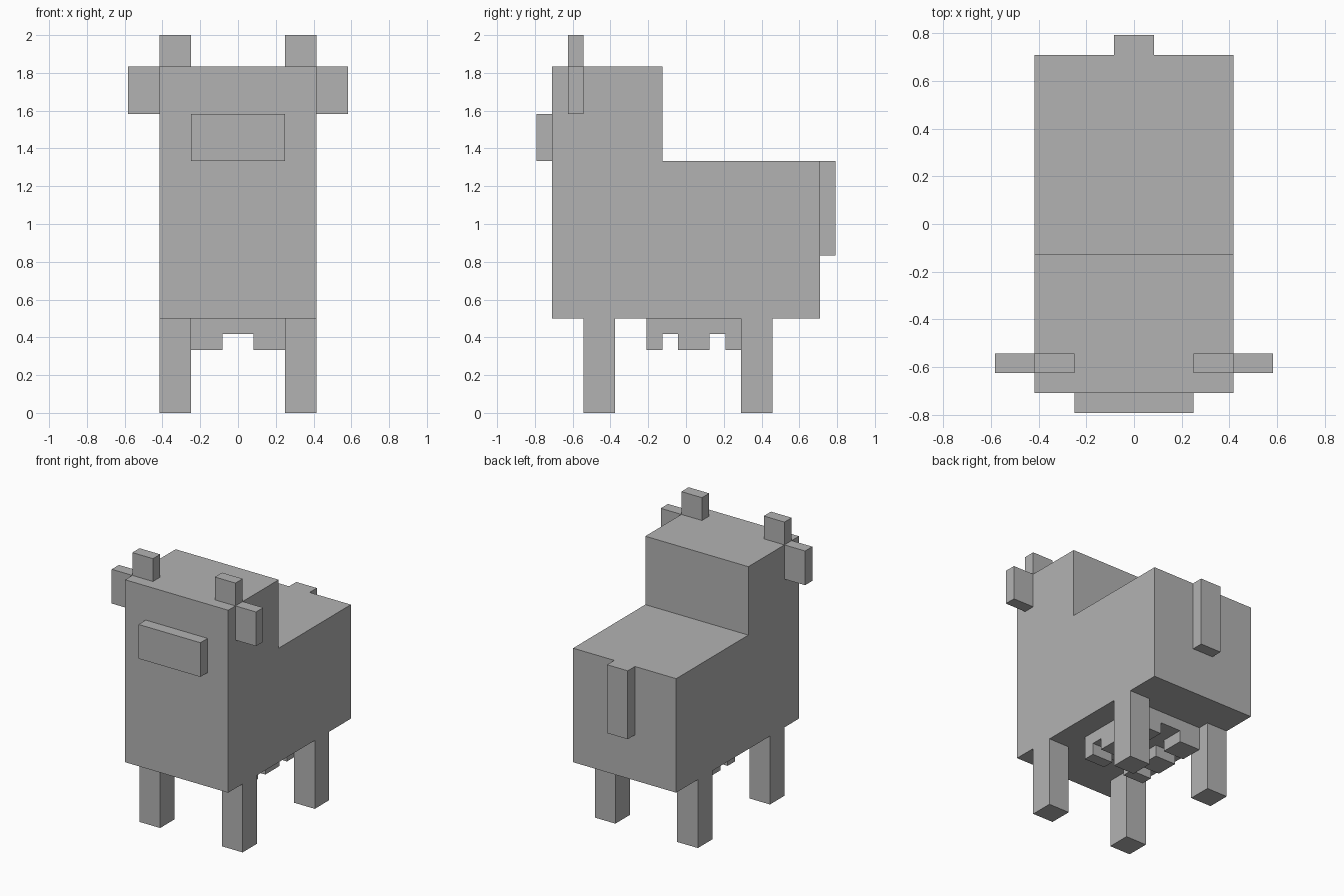
import bpy
import bmesh

UNIT = 1 / 12  # one grid block

cube = bpy.data.objects.get("Cube")
if cube:
    bpy.data.objects.remove(cube, do_unlink=True)

grey = bpy.data.materials.new("plain grey")
grey.use_nodes = True
colour = (0.45, 0.45, 0.45, 1)
grey.diffuse_color = colour
grey.node_tree.nodes["Principled BSDF"].inputs["Base Color"].default_value = colour


def extrude_profile(name, profile, x0, x1):
    """Extrude a (y, z) outline, given in blocks, from x0 to x1."""
    bm = bmesh.new()
    face = bm.faces.new([bm.verts.new((x0 * UNIT, y * UNIT, z * UNIT)) for y, z in profile])
    side = bmesh.ops.extrude_face_region(bm, geom=[face])
    moved = [v for v in side["geom"] if isinstance(v, bmesh.types.BMVert)]
    bmesh.ops.translate(bm, verts=moved, vec=((x1 - x0) * UNIT, 0, 0))
    bmesh.ops.recalc_face_normals(bm, faces=bm.faces)
    mesh = bpy.data.meshes.new(name)
    bm.to_mesh(mesh)
    bm.free()
    mesh.materials.append(grey)
    obj = bpy.data.objects.new(name, mesh)
    bpy.context.collection.objects.link(obj)
    return obj


def box(name, x, y, z):
    outline = [(y[0], z[0]), (y[1], z[0]), (y[1], z[1]), (y[0], z[1])]
    return extrude_profile(name, outline, *x)


def box_pair(name, x, y, z):
    box("left_" + name, x, y, z)
    box("right_" + name, (-x[1], -x[0]), y, z)


# Body and raised head in one stepped block
extrude_profile("body", [(-8.5, 6), (8.5, 6), (8.5, 16), (-1.5, 16), (-1.5, 22), (-8.5, 22)], -5, 5)

# Face, horns, ears and tail
box("snout", (-3, 3), (-9.5, -8.5), (16, 19))
box_pair("horn", (3, 5), (-7.5, -6.5), (22, 24))
box_pair("ear", (5, 7), (-7.5, -6.5), (19, 22))
box("tail", (-1, 1), (8.5, 9.5), (10, 16))

# Legs
for place, y in (("front", -6.5), ("back", 3.5)):
    box_pair(place + "_leg", (3, 5), (y, y + 2), (0, 6))

# Udder slab with three rows of teats
box("udder", (-3, 3), (-2.5, 4.5), (5, 6))
for place, y in (("front", (-2.5, -1.5)), ("middle", (-0.5, 1.5)), ("back", (2.5, 4.5))):
    box_pair(place + "_teat", (1, 3), y, (4, 5))
